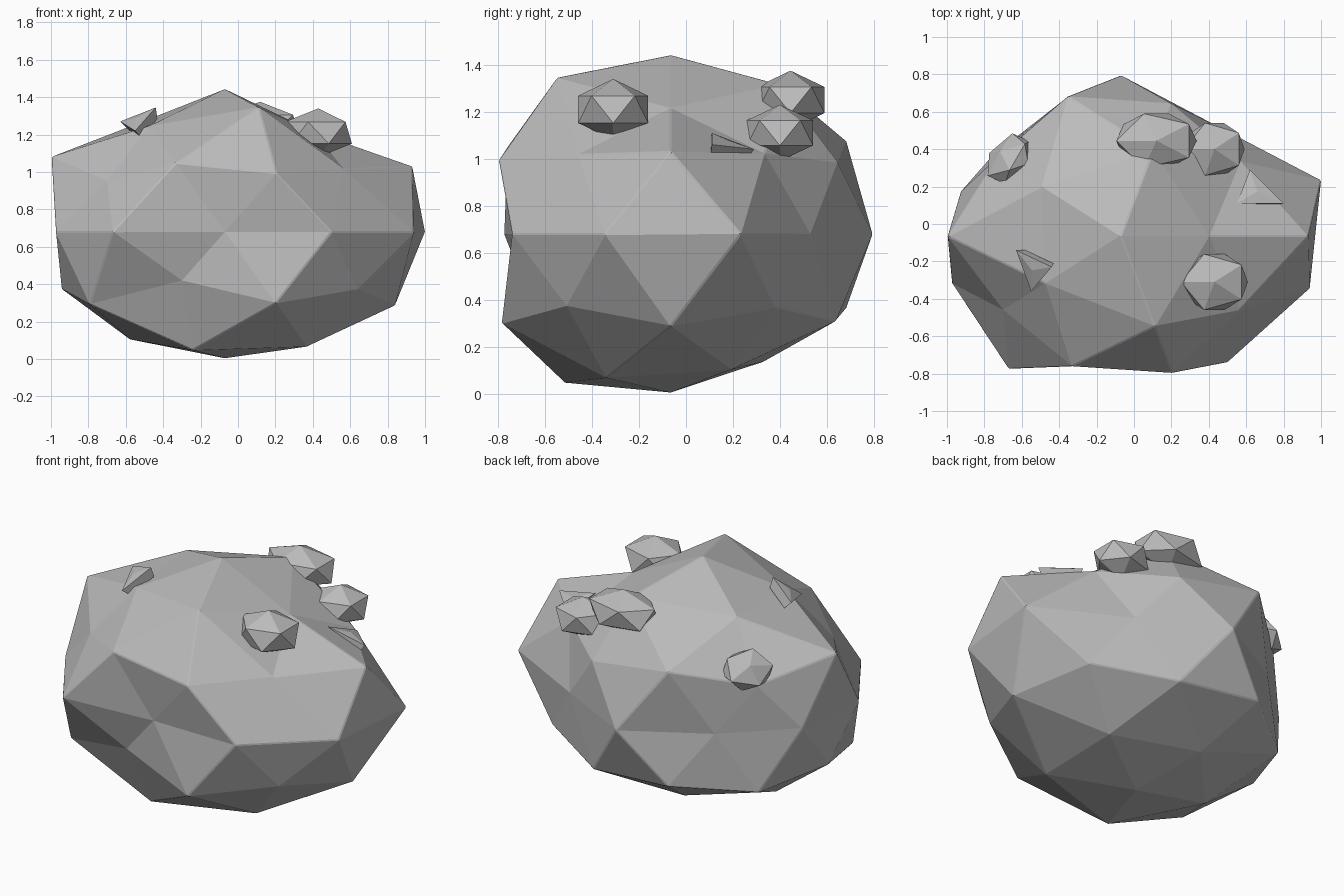
import bpy, bmesh, math
from mathutils import Vector, Matrix

if "Cube" in bpy.data.objects:
    bpy.data.objects.remove(bpy.data.objects["Cube"])

stone = bpy.data.materials.new("stone_grey")
stone.use_nodes = True
GREY = (0.5, 0.5, 0.5, 1)
stone.diffuse_color = GREY
stone.node_tree.nodes["Principled BSDF"].inputs["Base Color"].default_value = GREY


def finish(bm, name):
    bmesh.ops.recalc_face_normals(bm, faces=bm.faces)
    mesh = bpy.data.meshes.new(name)
    bm.to_mesh(mesh)
    bm.free()
    mesh.materials.append(stone)
    obj = bpy.data.objects.new(name, mesh)
    bpy.context.collection.objects.link(obj)
    return obj


# Boulder: a faceted sphere whose corners are pushed in or out, ring by ring from the base
RINGS = [
    [.965],
    [.97, .915, .965, 1.06, 1.03],
    [1.07, 1.01, 1, 1.05, 1.035],
    [1, 1.02, .975, .83, .98],
    [1.125, .855, 1, .83, .9, .95, 1.02, .78, .97, 1.06],
    [1.12, .97, .92, .87, 1],
    [.93, 1.075, 1.09, 1, .92],
    [.9, 1.07, 1, .95, 1.12],
    [1.09],
]


def ring_order(vert):
    angle = round(math.degrees(math.atan2(vert.co.y, vert.co.x))) % 360
    return round(vert.co.z, 2), angle


bm = bmesh.new()
bmesh.ops.create_icosphere(bm, subdivisions=2, radius=1)
radii = [r for ring in RINGS for r in ring]
for vert, radius in zip(sorted(bm.verts, key=ring_order), radii):
    d = vert.co.normalized() * radius
    vert.co = Vector((d.x - .07, d.y * .86 - .065, d.z * .7 + .68))
boulder = finish(bm, "boulder")
bevel = boulder.modifiers.new("worn_edges", "BEVEL")
bevel.width = .006
bevel.segments = 1


# Pebbles: squashed twenty-sided stones, turned to sit on the surface
def pebble(name, centre, size, up=(0, 0, 1)):
    bm = bmesh.new()
    bmesh.ops.create_icosphere(bm, subdivisions=1, radius=1)
    turn = Vector(up).to_track_quat('Z', 'Y').to_matrix().to_4x4()
    bm.transform(Matrix.Translation(centre) @ turn @ Matrix.Diagonal((*size, 1)))
    finish(bm, name)


pebble("front_pebble", (.43, -.31, 1.21), (.2, .175, .13))
pebble("top_pebble", (.12, .445, 1.25), (.24, .17, .125))
pebble("back_pebble", (.43, .4, 1.11), (.18, .165, .12))
pebble("side_pebble", (-.67, .35, 1.05), (.16, .13, .08), (-.6, .5, .65))


# Shards: thin three-cornered chips with a wider buried base
def shard(name, corners, depth):
    bm = bmesh.new()
    top = [Vector(c) for c in corners]
    middle = sum(top, Vector()) / 3
    normal = (top[1] - top[0]).cross(top[2] - top[0]).normalized()
    if normal.z < 0:
        normal.negate()
    for corner in top:
        bm.verts.new(corner)
        bm.verts.new(middle.lerp(corner, .8) - normal * depth)
    bm.verts.new(middle + normal * depth * .2)
    bmesh.ops.convex_hull(bm, input=bm.verts)
    finish(bm, name)


shard("right_shard", [(.62, .29, 1.04), (.55, .11, 1.11), (.8, .11, 1.06)], .06)
shard("left_shard", [(-.63, -.14, 1.27), (-.44, -.23, 1.345), (-.55, -.36, 1.22)], .06)
shard("front_chip", [(-.53, -.59, .99), (-.48, -.63, 1.01), (-.5, -.63, .955)], .03)
